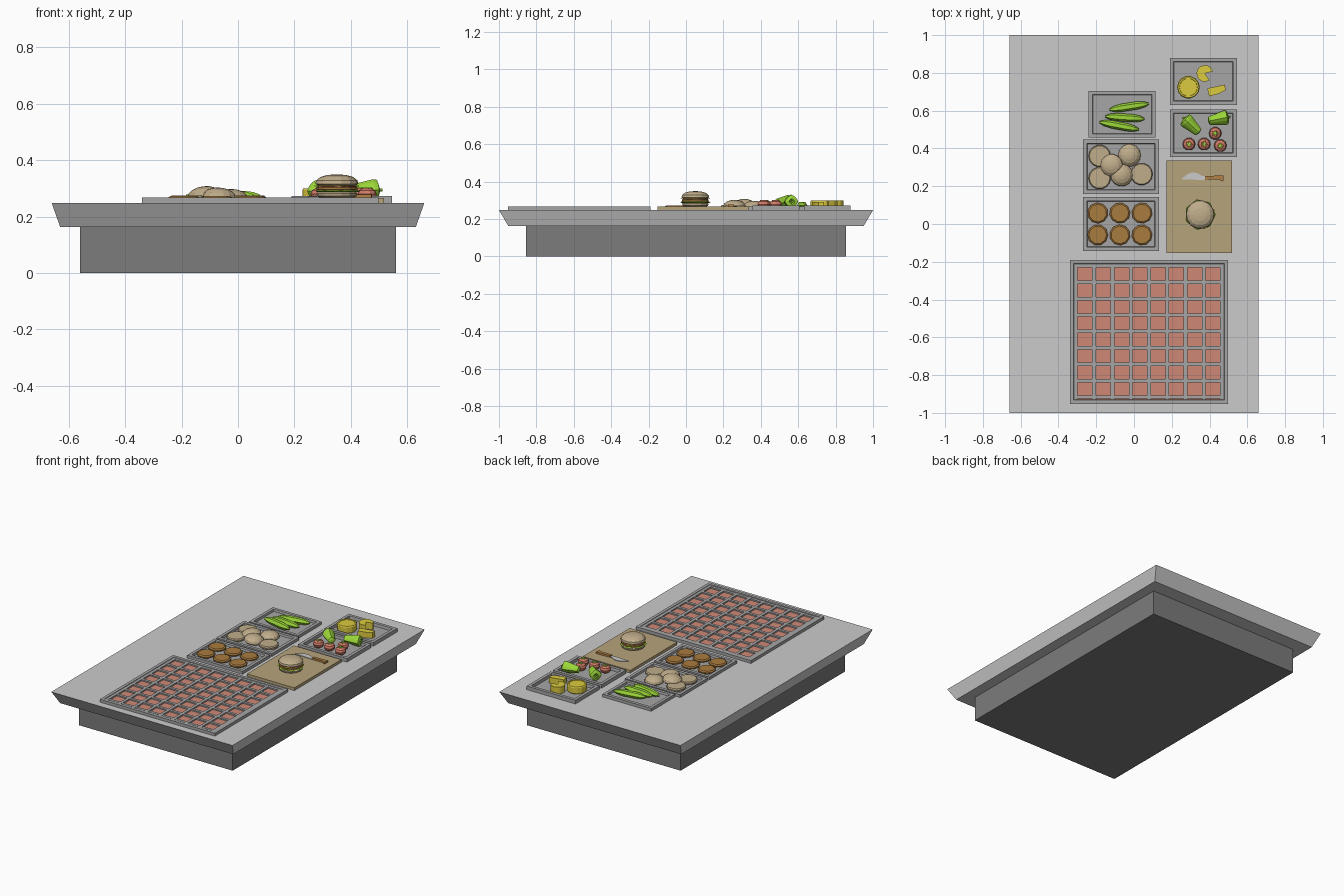
import bpy, math
from mathutils import Vector, Matrix

if "Cube" in bpy.data.objects:
    bpy.data.objects.remove(bpy.data.objects["Cube"])

mats = {}
COLORS = dict(counter=(.66, .66, .66), dark=(.2, .2, .2), tray=(.38, .38, .38), red=(.62, .25, .18),
              wood=(.47, .37, .2), bun=(.53, .42, .26), patty=(.4, .2, .05), green=(.33, .68, .04),
              yellow=(.72, .6, .05), tomato=(.65, .2, .14), steel=(.55, .56, .57), handle=(.45, .22, .06))


def obj(name, verts, faces, color, matrix=None):
    me = bpy.data.meshes.new(name)
    me.from_pydata([tuple(v) for v in verts], [], faces)
    if color not in mats:
        m = bpy.data.materials.new(color)
        m.diffuse_color = (*COLORS[color], 1)
        m.use_nodes = True
        m.node_tree.nodes["Principled BSDF"].inputs["Base Color"].default_value = m.diffuse_color
        mats[color] = m
    me.materials.append(mats[color])
    if matrix:
        me.transform(matrix)
    o = bpy.data.objects.new(name, me)
    bpy.context.collection.objects.link(o)
    return o


def loft(name, rings, color, matrix=None):
    """Skin equal-length rings and cap both ends."""
    n = len(rings[0])
    verts = [v for r in rings for v in r]
    faces = [tuple(reversed(range(n))), tuple(range(len(verts) - n, len(verts)))]
    for k in range(len(rings) - 1):
        for i in range(n):
            j = (i + 1) % n
            faces.append((k * n + i, k * n + j, (k + 1) * n + j, (k + 1) * n + i))
    return obj(name, verts, faces, color, matrix)


def rect(x0, x1, y0, y1, z, inset=0):
    x0, x1, y0, y1 = x0 + inset, x1 - inset, y0 + inset, y1 - inset
    return [(x0, y0, z), (x1, y0, z), (x1, y1, z), (x0, y1, z)]


def box(name, x0, x1, y0, y1, z0, z1, color):
    return loft(name, [rect(x0, x1, y0, y1, z0), rect(x0, x1, y0, y1, z1)], color)


def lathe(name, profile, n, color, matrix, lobes=0, depth=0):
    rings = []
    for r, z in profile:
        ring = []
        for i in range(n):
            a = 2 * math.pi * i / n
            q = r * (1 + depth * math.cos(lobes * a))
            ring.append((q * math.cos(a), q * math.sin(a), z))
        rings.append(ring)
    return loft(name, rings, color, matrix)


def prism(name, pts, z0, z1, color):
    return loft(name, [[(x, y, z) for x, y in pts] for z in (z0, z1)], color)


def at(x, y, z, yaw=0):
    return Matrix.Translation((x, y, z)) @ Matrix.Rotation(yaw, 4, 'Z')


def along(p, q):
    """Matrix placing local z on the line p to q, scaled to unit length."""
    p, q = Vector(p), Vector(q)
    d = q - p
    return Matrix.Translation(p) @ d.to_track_quat('Z', 'Y').to_matrix().to_4x4() @ Matrix.Scale(d.length, 4, (0, 0, 1))


# counter
box("base", -.56, .56, -.855, .855, 0, .165, 'dark')
loft("counter_top", [rect(-.63, .63, -.95, .95, .163), rect(-.66, .66, -1, 1, .248)], 'counter')

# trays with recessed floors
FLOOR = .254


def tray(name, x0, x1, y0, y1, top):
    loft(name, [rect(x0, x1, y0, y1, .247), rect(x0, x1, y0, y1, top),
                rect(x0, x1, y0, y1, top, .02), rect(x0, x1, y0, y1, FLOOR, .023)], 'tray')


tray("pickle_tray", -.24, .115, .457, .705, .267)
tray("bun_tray", -.27, .132, .16, .447, .267)
tray("patty_tray", -.27, .132, -.143, .143, .267)
tray("cheese_tray", .19, .545, .63, .88, .272)
tray("vegetable_tray", .19, .545, .355, .607, .272)

# grill with red hot bed and bars
tray("grill_frame", -.34, .498, -.952, -.19, .267)
box("grill_bed", -.316, .474, -.928, -.214, .25, .256, 'red')
for i in range(9):
    x = -.308 + i * .0968
    y = -.916 + i * .0868
    box("grill_bar_long", x - .010, x + .010, -.93, -.212, .254, .265, 'tray')
    box("grill_bar_cross", -.318, .476, y - .009, y + .009, .254, .2645, 'tray')

# patties
for i in range(3):
    for j in range(2):
        lathe("patty", [(.045, 0), (.055, .006), (.055, .013), (.047, .019)], 10, 'patty',
              at(-.192 + i * .117, -.058 + j * .116, FLOOR, i + j))

# loose buns: flat bottoms and domed tops
DOME = [(.052, 0), (.06, .008), (.056, .022), (.042, .034), (.022, .041), (.006, .043)]
FLAT = [(.052, 0), (.059, .006), (.059, .014), (.054, .02)]
for x, y, z in [(-.182, .36, 0), (-.182, .243, 0), (.04, .264, 0)]:
    lathe("bun_bottom", FLAT, 14, 'bun', at(x, y, FLOOR + z))
for x, y, z, tx in [(-.024, .364, 0, 0), (-.118, .311, .01, -.12), (-.066, .259, .005, .1)]:
    lathe("bun_top", DOME, 14, 'bun', at(x, y, FLOOR + z) @ Matrix.Rotation(tx, 4, 'Y'))

# pickles
for x0, y0, x1, y1 in [(-.13, .605, .078, .637), (-.152, .57, .056, .556), (-.183, .54, .026, .5)]:
    lathe("pickle", [(.005, 0), (.016, .12), (.021, .3), (.021, .7), (.016, .88), (.005, 1)], 6, 'green',
          along((x0, y0, FLOOR + .019), (x1, y1, FLOOR + .019)))


# cheeses: whole wheel, cut wheel, wedge
def wheel(name, x, y, r, h):
    lathe(name, [(r * .93, 0), (r, .006), (r, h - .006), (r * .93, h), (r * .8, h), (r * .78, h - .003)],
          14, 'yellow', at(x, y, FLOOR))


wheel("cheese_wheel", .288, .724, .06, .046)
arc = [math.radians(15 + i * 290 / 11) for i in range(12)]
prism("cut_cheese", [(.375, .797)] + [(.375 + .044 * math.cos(a), .797 + .044 * math.sin(a)) for a in arc],
      FLOOR, .298, 'yellow')
prism("cheese_wedge", [(.388, .718), (.398, .676), (.45, .69), (.484, .708), (.482, .738)], FLOOR, .292, 'yellow')

# peppers with stems
for p, q in [((.345, .483, .286), (.265, .558, .291)), ((.393, .545, .29), (.5, .566, .294))]:
    m = along(p, q)
    lathe("pepper", [(.008, 0), (.021, .05), (.027, .4), (.035, .8), (.033, .94), (.014, 1), (.005, .93)],
          12, 'green', m, 4, .1)
    lathe("pepper_stem", [(.006, .9), (.006, 1.1)], 6, 'green', m)

# tomatoes with leaf stars
for x, y in [(.291, .423), (.371, .423), (.457, .415), (.43, .48)]:
    lathe("tomato", [(.014, 0), (.029, .01), (.034, .025), (.029, .039), (.014, .047), (.004, .045)],
          10, 'tomato', at(x, y, FLOOR))
    lathe("tomato_leaf", [(.014, .0455), (.012, .049)], 10, 'green', at(x, y, FLOOR), 5, .5)

# cutting board and knife
box("cutting_board", .172, .518, -.153, .335, .247, .266, 'wood')
prism("knife_blade", [(.25, .237), (.39, .232), (.39, .25), (.36, .255), (.335, .27), (.31, .273), (.285, .265)],
      .267, .271, 'steel')
prism("knife_handle", [(.375, .234), (.445, .236), (.472, .225), (.475, .257), (.375, .254)], .265, .278, 'handle')

# burger stack
B = (.35, .05)
lathe("burger_bottom_bun", [(.058, 0), (.07, .006), (.072, .016), (.066, .022)], 14, 'bun', at(*B, .266))
lathe("burger_lettuce", [(.07, .02), (.077, .024), (.07, .028)], 28, 'green', at(*B, .266), 7, .07)
lathe("burger_patty", [(.066, .024), (.073, .029), (.073, .037), (.066, .041)], 14, 'patty', at(*B, .266))
lathe("burger_tomato", [(.068, .037), (.07, .042)], 14, 'tomato', at(*B, .266))
lathe("burger_cheese", [(.082, .040), (.082, .044)], 4, 'yellow', at(*B, .266, .3))
lathe("burger_top_bun", [(.066, .043), (.076, .05), (.073, .062), (.058, .074), (.034, .081), (.008, .083)],
      14, 'bun', at(*B, .266))
